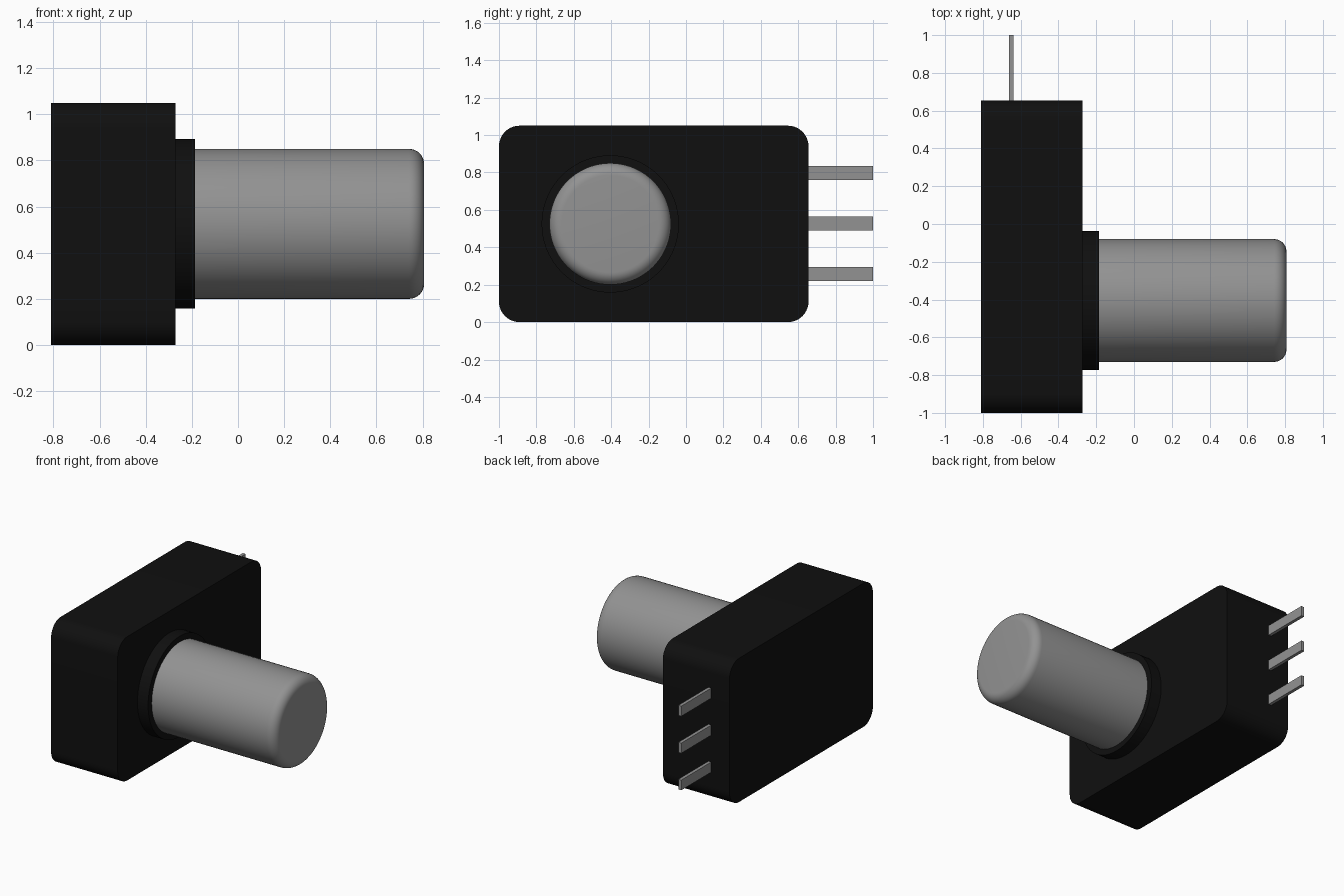
import bpy, bmesh, math
from mathutils import Matrix

cube = bpy.data.objects.get("Cube")
if cube:
    bpy.data.objects.remove(cube, do_unlink=True)


def material(name, rgb):
    m = bpy.data.materials.new(name)
    m.use_nodes = True
    m.diffuse_color = (*rgb, 1)
    b = m.node_tree.nodes["Principled BSDF"]
    b.inputs["Base Color"].default_value = (*rgb, 1)
    b.inputs["Roughness"].default_value = 0.6
    return m


black = material("black plastic", (0.005, 0.005, 0.005))
grey = material("grey metal", (0.29, 0.29, 0.29))


def finish(bm, name, mat, smooth=True):
    bmesh.ops.recalc_face_normals(bm, faces=bm.faces)
    me = bpy.data.meshes.new(name)
    bm.to_mesh(me)
    bm.free()
    me.materials.append(mat)
    ob = bpy.data.objects.new(name, me)
    bpy.context.collection.objects.link(ob)
    if smooth:
        bpy.ops.object.select_all(action='DESELECT')
        ob.select_set(True)
        bpy.context.view_layer.objects.active = ob
        bpy.ops.object.shade_smooth_by_angle(angle=math.radians(35))
    return ob


def box(name, mat, lo, hi, radius=0):
    """Box between two corners; radius rounds the edges running along x."""
    bm = bmesh.new()
    bmesh.ops.create_cube(bm, size=1)
    for v in bm.verts:
        v.co = [(a + b) / 2 + c * (b - a) for a, b, c in zip(lo, hi, v.co)]
    if radius:
        edges = [e for e in bm.edges
                 if abs(e.verts[0].co.x - e.verts[1].co.x) > 0.01]
        bmesh.ops.bevel(bm, geom=edges, offset=radius, segments=10,
                        profile=0.5, affect='EDGES')
    return finish(bm, name, mat, radius > 0)


def cylinder(name, mat, x0, x1, radius, fillet=0):
    """Cylinder along x on the shaft axis; fillet rounds the outer rim."""
    bm = bmesh.new()
    bmesh.ops.create_cone(bm, cap_ends=True, segments=72, radius1=radius,
                          radius2=radius, depth=x1 - x0)
    bmesh.ops.transform(
        bm, verts=bm.verts,
        matrix=Matrix.Translation(((x0 + x1) / 2, -0.405, 0.525))
        @ Matrix.Rotation(math.pi / 2, 4, 'Y'))
    if fillet:
        rim = [e for e in bm.edges if all(v.co.x > x1 - 0.001 for v in e.verts)]
        bmesh.ops.bevel(bm, geom=rim, offset=fillet, segments=8,
                        profile=0.5, affect='EDGES')
    return finish(bm, name, mat)


# Housing, collar and shaft
box("housing", black, (-0.81, -1, 0), (-0.272, 0.655, 1.05), 0.11)
cylinder("collar", black, -0.30, -0.186, 0.367)
cylinder("shaft", grey, -0.25, 0.807, 0.325, 0.065)

# Three flat terminal pins
for label, z in (("lower", 0.257), ("middle", 0.527), ("upper", 0.797)):
    box(label + "_pin", grey, (-0.662, 0.6, z - 0.037), (-0.638, 1, z + 0.037))
